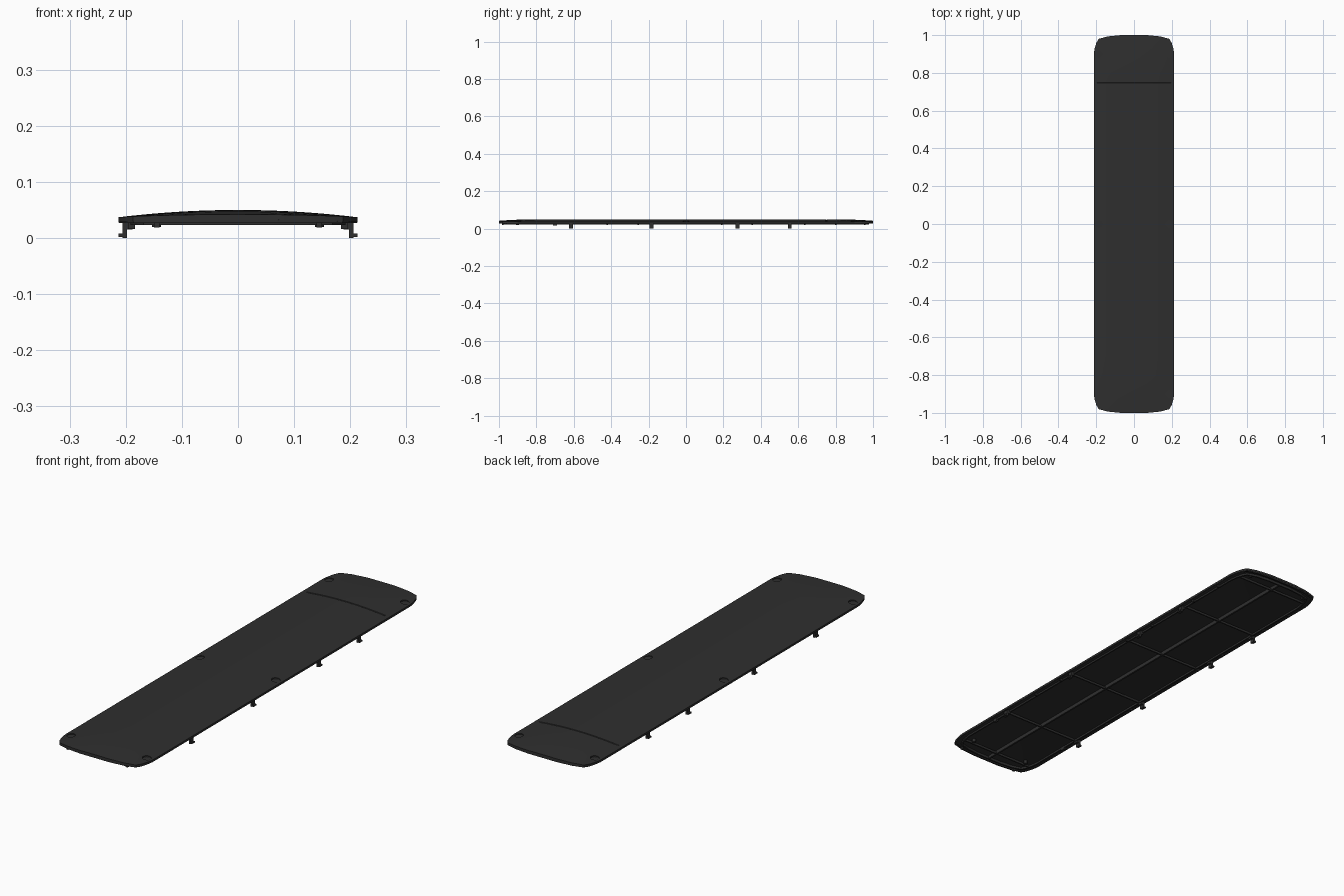
import bpy, bmesh
from mathutils import Matrix, Vector

if "Cube" in bpy.data.objects:
    bpy.data.objects.remove(bpy.data.objects["Cube"])

mat = bpy.data.materials.new("charcoal_plastic")
mat.use_nodes = True
COLOUR = (0.028, 0.028, 0.028, 1)
mat.diffuse_color = COLOUR
mat.node_tree.nodes["Principled BSDF"].inputs["Base Color"].default_value = COLOUR

HALF = 0.213
END = [(0.9, HALF), (0.93, 0.208), (0.96, 0.199), (0.98, 0.187), (0.993, 0.14), (1.0, 0.07)]
SEAM = 0.75
THICK = 0.009


def finish(name, bm, smooth=False):
    bmesh.ops.recalc_face_normals(bm, faces=bm.faces)
    mesh = bpy.data.meshes.new(name)
    bm.to_mesh(mesh)
    bm.free()
    mesh.materials.append(mat)
    ob = bpy.data.objects.new(name, mesh)
    bpy.context.collection.objects.link(ob)
    if smooth:
        bpy.ops.object.select_all(action='DESELECT')
        ob.select_set(True)
        bpy.context.view_layer.objects.active = ob
        bpy.ops.object.shade_smooth_by_angle(angle=0.5)
    return ob


def add_box(bm, x0, x1, y0, y1, z0, z1):
    size = Matrix.Diagonal((x1 - x0, y1 - y0, z1 - z0, 1))
    mid = Matrix.Translation(((x0 + x1) / 2, (y0 + y1) / 2, (z0 + z1) / 2))
    bmesh.ops.create_cube(bm, size=1, matrix=mid @ size)


def crown(x, y):
    """Height of the gently domed top."""
    fall = max(0, (abs(y) - 0.8) / 0.2)
    return 0.037 + 0.013 * (1 - (x / HALF) ** 2) * (1 - 0.6 * fall ** 2)


# Domed cover slab, with a fine seam sunk across it
cols = 24
seam_rows = [SEAM - 0.003, SEAM - 0.0015, SEAM + 0.0015, SEAM + 0.003]
rows = [(-y, w) for y, w in reversed(END)]
rows += [(y / 20, HALF) for y in range(-16, 17, 2)]
rows += [(y, HALF) for y in seam_rows] + [(0.85, HALF), (-0.85, HALF)] + END
rows.sort()
bm = bmesh.new()
top, under = [], []
for y, w in rows:
    top.append([])
    under.append([])
    for i in range(cols + 1):
        x = w * (2 * i / cols - 1)
        z = crown(x, y)
        sunk = 0.003 if abs(y - SEAM) < 0.002 and abs(x) < 0.19 else 0
        top[-1].append(bm.verts.new((x, y, z - sunk)))
        under[-1].append(bm.verts.new((x, y, z - THICK)))
for grid in (top, under):
    for a, b in zip(grid, grid[1:]):
        for i in range(cols):
            bm.faces.new((a[i], a[i + 1], b[i + 1], b[i]))
border = [e for e in bm.edges if e.is_boundary]


def rim(grid):
    return (grid[0] + [r[-1] for r in grid[1:-1]] + grid[-1][::-1]
            + [r[0] for r in grid[-2:0:-1]])


upper, lower = rim(top), rim(under)
for i in range(len(upper)):
    j = (i + 1) % len(upper)
    bm.faces.new((upper[i], upper[j], lower[j], lower[i]))
cover = finish("cover", bm)

# Six recessed screw seats
bm = bmesh.new()
for x in (-0.185, 0.185):
    for y in (-0.9, 0, 0.9):
        bmesh.ops.create_cone(bm, cap_ends=True, segments=20, radius1=0.018, radius2=0.018,
                              depth=0.02, matrix=Matrix.Translation((x, y, crown(x, y) + 0.006)))
cutter = finish("screw_seat_cutter", bm)
cutter.hide_render = True
cutter.hide_viewport = True
mod = cover.modifiers.new("screw_seats", 'BOOLEAN')
mod.operation = 'DIFFERENCE'
mod.solver = 'EXACT'
mod.object = cutter
bpy.ops.object.select_all(action='DESELECT')
cover.select_set(True)
bpy.context.view_layer.objects.active = cover
bpy.ops.object.modifier_apply(modifier=mod.name)
bpy.data.objects.remove(cutter)
bpy.ops.object.shade_smooth_by_angle(angle=0.5)

# Perimeter skirt that follows the outline
outline = [Vector((w, y)) for y, w in END] + [Vector((-w, y)) for y, w in reversed(END)]
outline += [-p for p in outline]


def skirt(name, scale_out, scale_in, z0, z1):
    bm = bmesh.new()
    rings = []
    for s, z in ((scale_out, z0), (scale_out, z1), (scale_in, z1), (scale_in, z0)):
        inset = HALF * (1 - s)
        rings.append([bm.verts.new((p.x * s, p.y * (1 - inset), z)) for p in outline])
    for a, b in zip(rings, rings[1:] + rings[:1]):
        for i in range(len(outline)):
            j = (i + 1) % len(outline)
            bm.faces.new((a[i], a[j], b[j], b[i]))
    return finish(name, bm)


skirt("outer_skirt", 0.995, 0.96, 0.027, 0.034)
skirt("inner_skirt", 0.9, 0.87, 0.023, 0.034)

# Underside stiffening ribs
CROSS = (-0.92, -0.62, -0.19, 0.19, 0.57, 0.92)
bm = bmesh.new()
add_box(bm, -0.004, 0.004, -0.97, 0.97, 0.023, 0.039)
for y in CROSS:
    add_box(bm, -0.184, 0.184, y - 0.003, y + 0.003, 0.023, 0.033)
finish("underside_ribs", bm)

# Clip hooks, locating tabs and pads on both long sides
for side, label in ((1, "left"), (-1, "right")):
    bm = bmesh.new()
    for y in (-0.615, -0.185, 0.275, 0.555):
        for x0, x1, z0, z1 in ((0.198, 0.206, 0, 0.034), (0.204, 0.213, 0.002, 0.008),
                               (0.188, 0.2, 0.015, 0.034)):
            a, b = sorted((x0 * side, x1 * side))
            add_box(bm, a, b, y - 0.01, y + 0.01, z0, z1)
    finish(label + "_clip_hooks", bm)
    bm = bmesh.new()
    for y in (-0.98, -0.42, -0.255, 0.19, 0.355, 0.635, 0.8, 0.955):
        x = 0.14 if abs(y) > 0.9 else 0.192
        a, b = sorted((x * side, (x + 0.01) * side))
        add_box(bm, a, b, y - 0.004, y + 0.004, 0.019, 0.034)
    finish(label + "_locating_tabs", bm)
    bm = bmesh.new()
    add_box(bm, side * 0.19 - 0.006, side * 0.19 + 0.006, -0.71, -0.69, 0.016, 0.034)
    bmesh.ops.create_cone(bm, cap_ends=True, segments=16, radius1=0.008, radius2=0.008, depth=0.018,
                          matrix=Matrix.Translation((side * 0.145, -0.9, 0.029)))
    finish(label + "_pads", bm)
